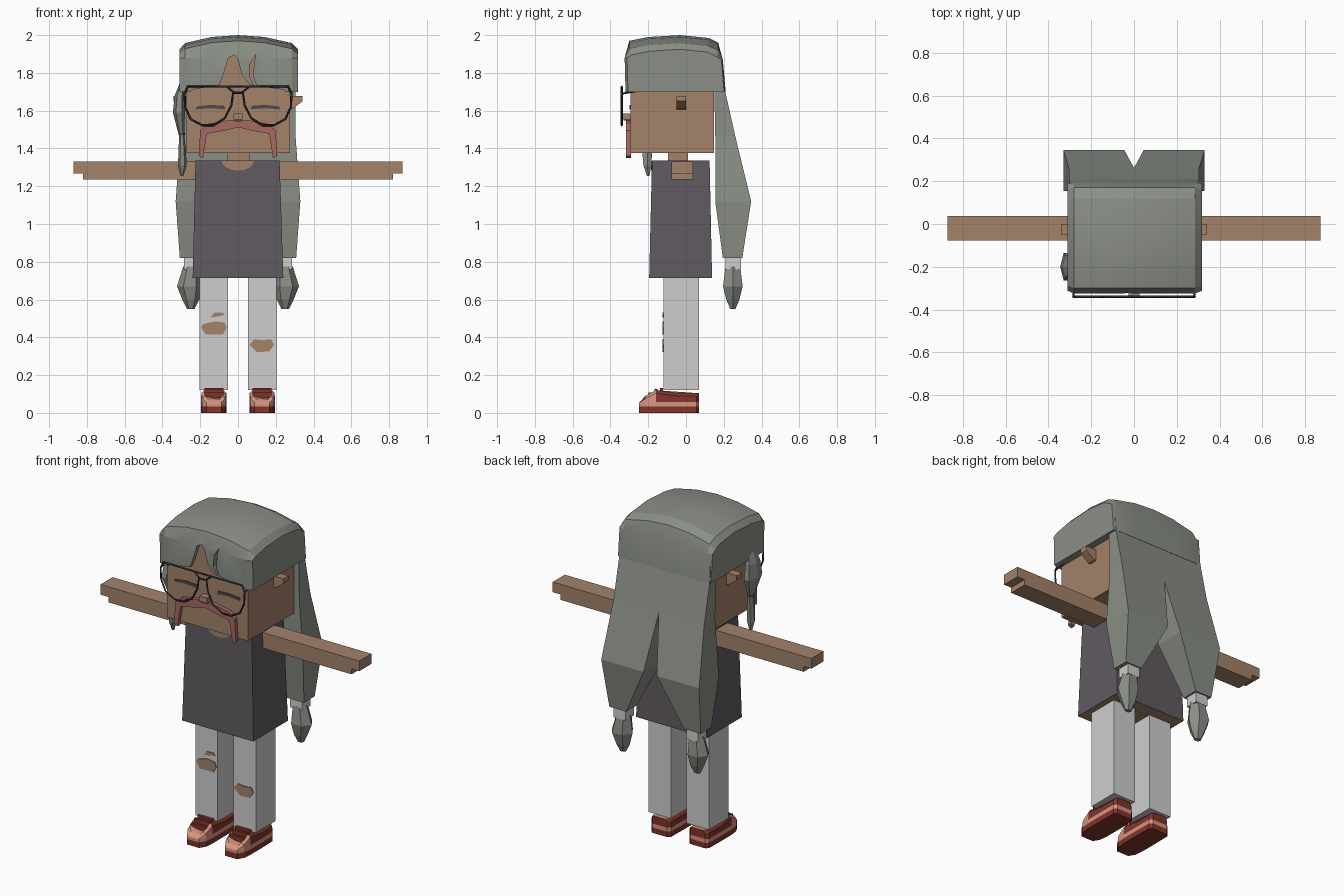
import bpy, bmesh, math
from mathutils import Vector

cube = bpy.data.objects.get("Cube")
if cube:
    bpy.data.objects.remove(cube, do_unlink=True)


def material(name, code):
    def linear(c):
        c /= 255
        return c / 12.92 if c < 0.04 else ((c + 0.055) / 1.055) ** 2.4
    rgba = [linear(int(code[i:i + 2], 16)) for i in (0, 2, 4)] + [1]
    m = bpy.data.materials.new(name)
    m.use_nodes = True
    m.diffuse_color = rgba
    m.node_tree.nodes["Principled BSDF"].inputs["Base Color"].default_value = rgba
    return m


HAIR = material("grey_hair", "8a8f86")
SKIN = material("tan_skin", "a3826a")
SHIRT = material("plum_grey_cloth", "605a60")
PALE = material("pale_grey_cloth", "cecece")
RED = material("dark_red", "81342b")
PEACH = material("peach", "d9957f")
ROSE = material("dusty_rose", "a76863")
WIRE = material("black_wire", "2c2d31")
LID = material("charcoal", "4a4a4f")


def loft(name, rings, *mats, rule=None):
    """Skin a closed, capped surface over rings of equal point count."""
    bm = bmesh.new()
    loops = [[bm.verts.new(p) for p in r] for r in rings]
    n = len(loops[0])
    for a, b in zip(loops, loops[1:]):
        for i in range(n):
            j = (i + 1) % n
            bm.faces.new((a[i], a[j], b[j], b[i]))
    bm.faces.new(loops[0])
    bm.faces.new(loops[-1])
    bmesh.ops.recalc_face_normals(bm, faces=bm.faces)
    if rule:
        for f in bm.faces:
            f.material_index = rule(f)
    mesh = bpy.data.meshes.new(name)
    bm.to_mesh(mesh)
    bm.free()
    for m in mats:
        mesh.materials.append(m)
    o = bpy.data.objects.new(name, mesh)
    bpy.context.collection.objects.link(o)
    return o


def rect(z, x0, x1, y0, y1, s=1):
    return [(s * x0, y0, z), (s * x1, y0, z), (s * x1, y1, z), (s * x0, y1, z)]


def ring(z, cx, cy, rx, ry, n=6):
    return [(cx + rx * math.cos(math.tau * i / n),
             cy + ry * math.sin(math.tau * i / n), z) for i in range(n)]


def box(name, x, y, z, mat, s=1):
    return loft(name, [rect(h, *x, *y, s) for h in z], mat)


def plate(name, points, y0, y1, mat, s=1):
    return loft(name, [[(s * x, y, z) for x, z in points] for y in (y0, y1)], mat)


def activate(o):
    bpy.ops.object.select_all(action='DESELECT')
    o.select_set(True)
    bpy.context.view_layer.objects.active = o


def wire(name, points, radius, closed=False):
    c = bpy.data.curves.new(name, 'CURVE')
    c.dimensions = '3D'
    c.bevel_depth = radius
    c.bevel_resolution = 0
    sp = c.splines.new('POLY')
    sp.points.add(len(points) - 1)
    for p, q in zip(sp.points, points):
        p.co = (*q, 1)
    sp.use_cyclic_u = closed
    c.materials.append(WIRE)
    o = bpy.data.objects.new(name, c)
    bpy.context.collection.objects.link(o)
    activate(o)
    bpy.ops.object.convert(target='MESH')


# Head, neck, nose
box("head", (-.272, .274), (-.295, .148), (1.375, 1.91), SKIN)
box("neck", (-.055, .06), (-.095, .01), (1.3, 1.4), SKIN)
box("nose", (-.025, .025), (-.335, -.29), (1.555, 1.585), SKIN)
box("nose_shadow", (-.022, .022), (-.332, -.29), (1.547, 1.555), LID)


# Hair cap: side profile lofted across the head
def cap_profile(x, top, k):
    pts = [(-.32, 1.70), (-.325, 1.88), (-.30, top - .03), (-.2, top - .01), (-.03, top),
           (.12, top - .015), (.17, top - .04), (.195, 1.87), (.21, 1.70)]
    return [(x, y * k, z) for y, z in pts]


cap = loft("hair_cap", [cap_profile(*s) for s in (
    (-.31, 1.925, .96), (-.28, 1.958, 1), (-.14, 1.99, 1), (0, 2, 1),
    (.14, 1.99, 1), (.285, 1.958, 1), (.317, 1.925, .96))], HAIR)

# Fringe partings cut through to the forehead
parting = [(-.25, 1.6), (-.25, 1.71), (-.1, 1.735), (-.085, 1.77), (-.05, 1.88), (-.02, 1.895),
           (0, 1.87), (.02, 1.79), (.065, 1.735), (.25, 1.71), (.25, 1.6)]
sliver = [(.095, 1.9), (.065, 1.85), (.06, 1.78), (.09, 1.72), (.11, 1.7), (.08, 1.78), (.085, 1.85)]
for shape in (parting, sliver):
    cutter = plate("fringe_cutter", shape, -.4, -.27, HAIR)
    cutter.hide_render = True
    mod = cap.modifiers.new("parting", 'BOOLEAN')
    mod.object = cutter
    mod.solver = 'EXACT'
    activate(cap)
    bpy.ops.object.modifier_apply(modifier=mod.name)
    bpy.data.objects.remove(cutter, do_unlink=True)
activate(cap)
bpy.ops.object.shade_smooth_by_angle(angle=math.radians(20))

# Small braid beside the face
loft("side_braid_upper", [ring(1.75, -.295, -.2, .012, .03), ring(1.68, -.31, -.2, .025, .06),
                          ring(1.59, -.313, -.2, .032, .075), ring(1.48, -.3, -.2, .016, .03)], HAIR)
loft("side_braid_tie", [ring(z, -.298, -.2, .018, .032) for z in (1.47, 1.482)], LID)
loft("side_braid_lower", [ring(1.47, -.298, -.2, .014, .026), ring(1.38, -.295, -.205, .02, .03),
                          ring(1.31, -.295, -.205, .023, .024), ring(1.255, -.297, -.2, .008, .008)], HAIR)

for s, side in ((1, "left"), (-1, "right")):
    # Long back hair with tie and tuft
    loft(side + "_back_hair", [
        rect(1.85, 0, .3, .12, .192, s), rect(1.7, 0, .305, .15, .208, s),
        rect(1.46, 0, .305, .155, .262, s), rect(1.12, .045, .33, .155, .345, s),
        rect(.82, .195, .308, .195, .298, s)], HAIR)
    box(side + "_hair_tie", (.205, .285), (.21, .29), (.76, .825), PALE, s)
    loft(side + "_hair_tuft", [
        ring(.775, s * .245, .248, .045, .045), ring(.67, s * .255, .248, .068, .06),
        ring(.6, s * .25, .248, .045, .04), ring(.55, s * .25, .248, .02, .016)], HAIR)

    # Ear: wedge tapering upward to its tip
    loft(side + "_ear", [
        [(s * x, y, z) for y, z in ((-.05, lo), (0, lo), (0, 1.678), (-.05, 1.678))]
        for x, lo in ((.26, 1.605), (.29, 1.61), (.342, 1.65))], SKIN)

    # Closed eye
    plate(side + "_eye", [(.065, 1.608), (.075, 1.627), (.15, 1.63), (.22, 1.622),
                          (.222, 1.607), (.15, 1.613)], -.3, -.293, LID, s)

    # Half moustache
    plate(side + "_moustache", [
        (0, 1.512), (0, 1.545), (.05, 1.55), (.16, 1.53), (.2, 1.495), (.208, 1.36),
        (.185, 1.35), (.165, 1.478), (.07, 1.495)], -.318, -.29, ROSE, s)

    # Glasses lens rim and temple
    rim = [(.025, 1.7), (.06, 1.728), (.265, 1.728), (.283, 1.69), (.28, 1.62), (.25, 1.555),
           (.19, 1.523), (.13, 1.523), (.07, 1.56), (.035, 1.63)]
    wire(side + "_lens_rim", [(s * x, -.34, z) for x, z in rim], .006, True)
    wire(side + "_temple", [(s * .283, -.34, 1.69), (s * .283, -.23, 1.71)], .005)

    # Arm, with the hand stepping up at the fingertips
    box(side + "_arm", (.2, .82), (-.078, .038), (1.235, 1.33), SKIN, s)
    box(side + "_fingers", (.82, .872), (-.078, .038), (1.268, 1.33), SKIN, s)

    # Trouser leg
    box(side + "_leg", (.053, .204), (-.12, .07), (.12, .73), PALE, s)

    # Shoe: banded loft with a peach toe
    half = [(.05, .07), (.066, .055), (.068, -.05), (.068, -.16), (.062, -.215), (.04, -.25)]
    plan = half + [(-x, y) for x, y in reversed(half)]

    def top(y):
        return .105 if y > -.08 else .12 if y > -.18 else .09 if y > -.23 else .07

    def shoe_ring(f, k=1, lift=0):
        return [(s * .128 + x * k, max(y, -.25 + (1 - k) * .1), f(y) + lift) for x, y in plan]

    def band(f):
        c = f.calc_center_median()
        if c.z < .032:
            return 0
        return 1 if c.z < .058 or c.y < -.185 or f.normal.z > .8 else 0

    loft(side + "_shoe", [
        shoe_ring(lambda y: 0), shoe_ring(lambda y: .033),
        shoe_ring(lambda y: .057 if y > -.2 else .05),
        shoe_ring(lambda y: top(y) - .015, .97), shoe_ring(top, .75)], RED, PEACH, rule=band)
    for i, (y, z) in enumerate(((-.19, .1), (-.16, .118), (-.13, .125))):
        box(f"{side}_shoe_lace_{i}", (.128 - .05, .128 + .05), (y - .008, y + .008), (z - .02, z + .008), RED, s)

# Glasses bridge
wire("glasses_top_bar", [(-.07, -.34, 1.728), (.07, -.34, 1.728)], .006)
wire("glasses_bridge", [(-.026, -.34, 1.695), (.026, -.34, 1.695)], .006)

# Long sleeveless shirt, bare underneath, with a scooped collar
loft("shirt", [rect(.715, -.24, .24, -.195, .138), rect(1.335, -.225, .22, -.18, .125)],
     SHIRT, SKIN, rule=lambda f: 1 if f.normal.z < -.5 else 0)
scoop = [(.085 * math.cos(a), 1.333 + .05 * math.sin(a))
         for a in (math.pi + math.pi * i / 8 for i in range(9))]
plate("collar_scoop", scoop, -.186, -.178, SKIN)

# Ripped knees
rips = {
    "right_knee_rip": [(-.185, .47), (-.12, .485), (-.07, .478), (-.06, .45), (-.08, .415), (-.17, .415), (-.195, .45)],
    "right_small_rip": [(-.145, .505), (-.125, .53), (-.08, .532), (-.07, .518), (-.11, .51)],
    "left_knee_rip": [(.06, .36), (.085, .39), (.13, .385), (.175, .39), (.19, .36), (.165, .325), (.1, .322)]}
for name, pts in rips.items():
    plate(name, pts, -.125, -.118, SKIN)
